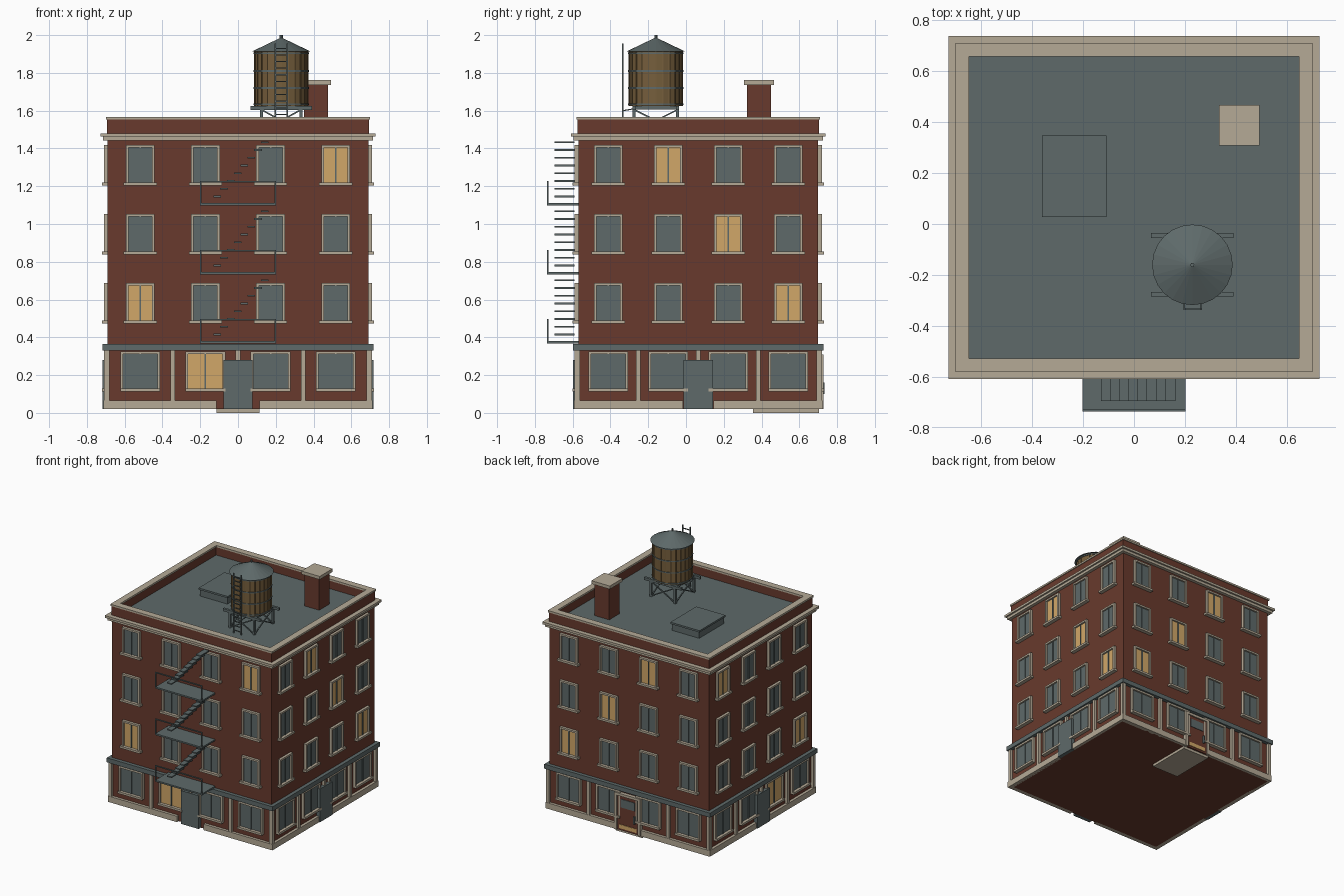
import bpy, bmesh, math
from mathutils import Matrix, Vector

if "Cube" in bpy.data.objects:
    bpy.data.objects.remove(bpy.data.objects["Cube"])


def mat(name, r, g, b):
    m = bpy.data.materials.new(name)
    m.diffuse_color = (r, g, b, 1)
    m.use_nodes = True
    m.node_tree.nodes["Principled BSDF"].inputs["Base Color"].default_value = m.diffuse_color
    return m


BRICK = mat("brick red", .14, .042, .026)
STONE = mat("cream stone", .46, .40, .305)
SLATE = mat("slate grey", .112, .144, .144)
GOLD = mat("lit window", .64, .39, .14)
WOOD = mat("tank wood", .18, .112, .045)

parts = {}          # name -> (bmesh, material); boxes of one part share an object


def get(name, m):
    if name not in parts:
        parts[name] = (bmesh.new(), m)
    return parts[name][0]


def box(name, m, x0, x1, y0, y1, z0, z1):
    s = Matrix.Diagonal((x1 - x0, y1 - y0, z1 - z0, 1))
    t = Matrix.Translation(((x0 + x1) / 2, (y0 + y1) / 2, (z0 + z1) / 2))
    bmesh.ops.create_cube(get(name, m), size=1, matrix=t @ s)


def rod(name, m, a, b, r=.005):
    a, b = Vector(a), Vector(b)
    q = (b - a).to_track_quat('Z', 'Y').to_matrix().to_4x4()
    bmesh.ops.create_cube(get(name, m), size=1, matrix=Matrix.Translation((a + b) / 2) @ q
                          @ Matrix.Diagonal((2 * r, 2 * r, (b - a).length, 1)))


def cone(name, m, x, y, z0, z1, r0, r1, n=24):
    bmesh.ops.create_cone(get(name, m), cap_ends=True, segments=n, radius1=r0, radius2=r1,
                          depth=z1 - z0, matrix=Matrix.Translation((x, y, (z0 + z1) / 2)))


CY, HX, HY = .065, .69, .635      # building centre in y and half sizes


def ring(name, m, out, inn, z0, z1):
    """Rectangular band round the building, offsets measured from the wall."""
    ox, oy, ix, iy = HX + out, HY + out, HX + inn, HY + inn
    for s in (-1, 1):
        box(name, m, -ox, ox, *sorted((CY + s * iy, CY + s * oy)), z0, z1)
        box(name, m, *sorted((s * ix, s * ox)), CY - iy, CY + iy, z0, z1)


def fbox(name, m, side, u0, u1, z0, z1, d0, d1):
    """Box on a facade: u runs to the right seen from outside, d outward."""
    if side in ("front", "back"):
        s = 1 if side == "front" else -1
        xs, ys = (s * u0, s * u1), (CY - s * (HY + d0), CY - s * (HY + d1))
    else:
        s = 1 if side == "right" else -1
        xs, ys = (s * (HX + d0), s * (HX + d1)), (CY + s * u0, CY + s * u1)
    box(name, m, *sorted(xs), *sorted(ys), z0, z1)


def window(side, u, z0, z1, w, lit, sill):
    h, f = w / 2, .014
    fbox("lit_glass" if lit else "dark_glass", GOLD if lit else SLATE, side,
         u - h + f, u + h - f, z0 + f, z1 - f, -.002, .007)
    fbox("window_mullions", SLATE, side, u - .004, u + .004, z0 + f, z1 - f, 0, .013)
    for a, b in ((u - h, u - h + f), (u + h - f, u + h)):
        fbox("window_frames", STONE, side, a, b, z0, z1, 0, .02)
    fbox("window_frames", STONE, side, u - h + f, u + h - f, z1 - f, z1, 0, .02)
    fbox("window_sills", STONE, side, u - h - sill, u + h + sill, z0 - .002, z0 + f, 0, .03)


# Brick body, roof deck, parapet, coping and cornice
box("brick_body", BRICK, -HX, HX, CY - HY, CY + HY, .02, 1.478)
box("roof_deck", SLATE, -HX + .03, HX - .03, CY - HY + .03, CY + HY - .03, 1.47, 1.487)
ring("parapet", BRICK, .004, -.036, 1.47, 1.552)
ring("coping", STONE, .01, -.042, 1.552, 1.566)
ring("cornice", STONE, .025, -.01, 1.442, 1.462)
ring("cornice_top", STONE, .038, -.01, 1.462, 1.48)
ring("shopfront_belt", SLATE, .028, -.01, .33, .365)

# Facades: (floor, column) pairs that are lit; floor 0 is the shopfront
LIT = {"front": {(1, 0), (3, 3), (0, 1)}, "right": {(3, 1), (2, 2), (1, 3)},
       "back": {(1, 0), (2, 1), (3, 2)}, "left": {(3, 0), (1, 3), (0, 2)}}
for side, lit in LIT.items():
    half = HX if side in ("front", "back") else HY
    step = half / 2
    gap = .115 if side in ("front", "back") else .08
    for c in range(4):
        u = (c - 1.5) * step
        window(side, u, .115, .325, .21, (0, c) in lit, 0)
        for f in (1, 2, 3):
            z = .475 + (f - 1) * .365
            window(side, u, z, z + .213, .152, (f, c) in lit, .012)
    # stone plinth broken at the door, and pilasters between bays
    fbox("plinth", STONE, side, -half - .022, -gap, .02, .066, -.01, .022)
    fbox("plinth", STONE, side, gap, half + .022, .02, .066, -.01, .022)
    for k in (-2, -1, 0, 1, 2):
        u = k * step * (1.005 if abs(k) == 2 else 1)
        z0 = .066 if k else .28
        if side != "back" or k:
            fbox("pilasters", STONE, side, u - .012, u + .012, z0, .33, 0, .02)
    if side != "back":
        fbox("doors", SLATE, side, -.077, .077, .02, .28, 0, .028)

# Back entrance: framed brick-coloured door with lit strip and slab
for s in (-1, 1):
    fbox("back_door_frame", STONE, "back", *sorted((s * .09, s * .112)), .02, .31, 0, .028)
fbox("back_door_frame", STONE, "back", -.09, .09, .29, .31, 0, .028)
fbox("back_door", BRICK, "back", -.09, .09, .02, .29, 0, .018)
fbox("back_door_window", SLATE, "back", -.06, .06, .2, .265, .018, .022)
fbox("back_door_strip", GOLD, "back", -.075, .075, .035, .065, .018, .022)
fbox("back_door_handle", SLATE, "back", .055, .065, .1, .16, .018, .032)
box("back_step", STONE, -.115, .115, .355, .705, 0, .02)

# Fire escape: platforms, outer rail and open treads
for f in range(3):
    z = .375 + f * .365
    box("escape_platform", SLATE, -.202, .202, -.735, -.57, z - .007, z + .005)
    for x in (-.198, .198):
        rod("escape_rail", SLATE, (x, -.732, z), (x, -.732, z + .118), .004)
    rod("escape_rail", SLATE, (-.202, -.732, z + .118), (.202, -.732, z + .118), .004)
    for i in range(8):
        x = -.13 + i * .036
        t = z + .041 * (i + 1)
        box("escape_treads", SLATE, x, x + .04, -.695, -.59, t - .005, t + .004)

# Chimney and roof hatch
box("chimney", BRICK, .349, .476, .324, .451, 1.48, 1.737)
box("chimney_cap", STONE, .333, .492, .308, .467, 1.737, 1.762)
box("roof_hatch", SLATE, -.352, -.116, .035, .339, 1.48, 1.538)
box("roof_hatch_lid", SLATE, -.36, -.108, .027, .347, 1.538, 1.552)

# Water tank on braced legs
TX, TY = .229, -.16
cone("tank_barrel", WOOD, TX, TY, 1.624, 1.915, .143, .143)
for i in range(24):                                   # stave joints
    a = math.tau * i / 24
    p = (TX + .142 * math.cos(a), TY + .142 * math.sin(a))
    rod("tank_staves", WOOD, (*p, 1.625), (*p, 1.913), .003)
for z in (1.635, 1.72, 1.81, 1.903):
    cone("tank_hoops", SLATE, TX, TY, z - .004, z + .004, .148, .148)
cone("tank_roof", SLATE, TX, TY, 1.912, 1.984, .158, .008)
cone("tank_finial", SLATE, TX, TY, 1.978, 2.0, .008, .008, 8)
for s in (-1, 1):
    y = TY + s * .115
    box("tank_beams", SLATE, TX - .162, TX + .162, y - .009, y + .009, 1.604, 1.624)
    x = TX + s * .105
    box("tank_beams", SLATE, x - .009, x + .009, TY - .115, TY + .115, 1.606, 1.624)
    for e in (-1, 1):
        rod("tank_legs", SLATE, (x, TY + e * .115, 1.48), (x, TY + e * .115, 1.61), .008)
        rod("tank_braces", SLATE, (TX - e * .105, y, 1.49), (TX + e * .105, y, 1.605), .004)
        rod("tank_braces", SLATE, (x, TY - e * .115, 1.49), (x, TY + e * .115, 1.605), .004)

# Tank ladder
LY = -.334
for x in (.198, .262):
    rod("ladder", SLATE, (x, LY, 1.485), (x, LY, 1.955), .004)
    rod("ladder", SLATE, (x, LY, 1.6), (x, TY - .115, 1.61), .003)
for i in range(13):
    z = 1.51 + i * .035
    rod("ladder", SLATE, (.198, LY, z), (.262, LY, z), .003)

# Turn every part into an object
for name, (bm, m) in parts.items():
    bmesh.ops.recalc_face_normals(bm, faces=bm.faces)
    me = bpy.data.meshes.new(name)
    bm.to_mesh(me)
    bm.free()
    me.materials.append(m)
    bpy.context.collection.objects.link(bpy.data.objects.new(name, me))
